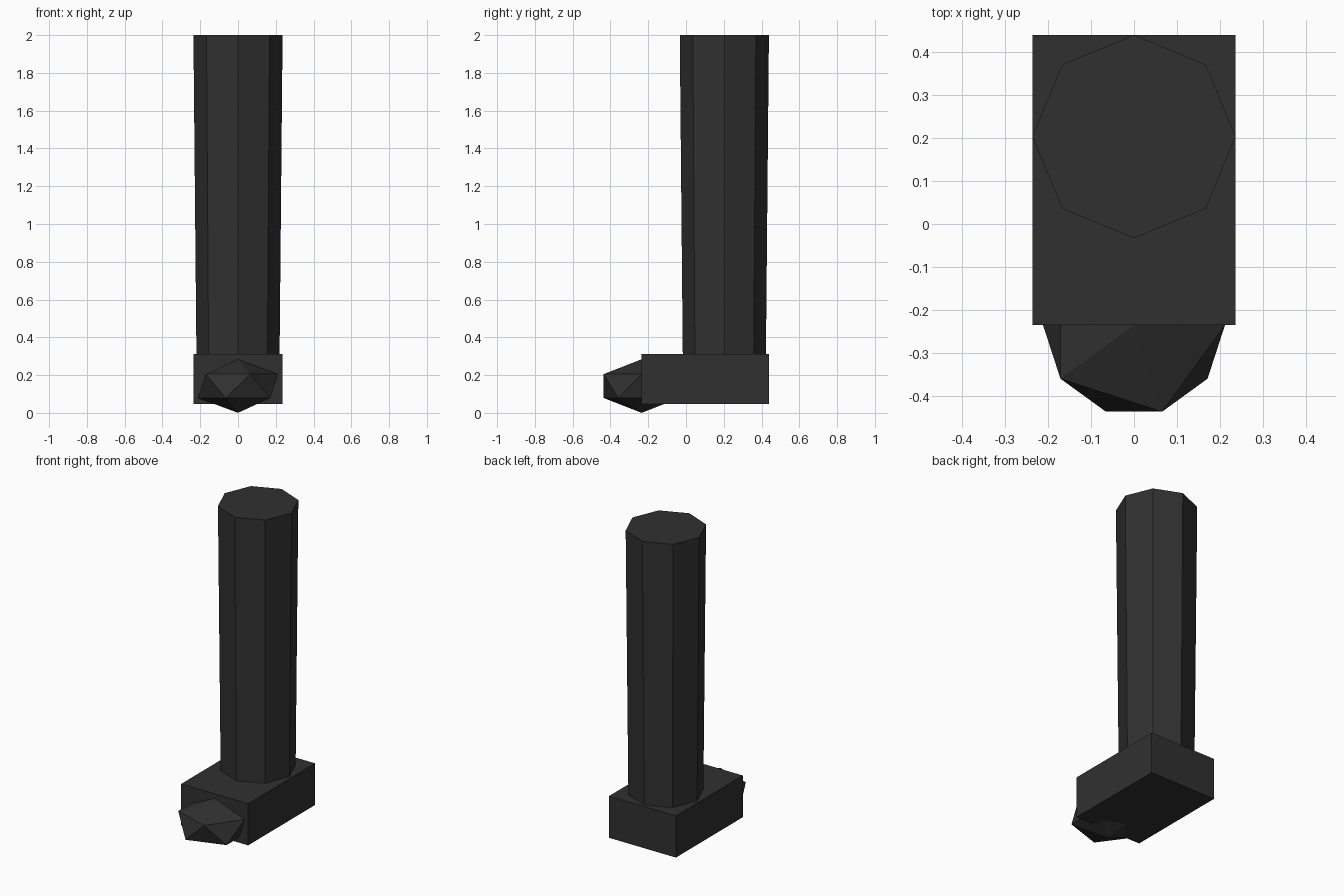
import bpy

# Remove the default cube
default = bpy.data.objects.get("Cube")
if default:
    bpy.data.objects.remove(default, do_unlink=True)

# Single dark colour
charcoal = bpy.data.materials.new("charcoal")
charcoal.use_nodes = True
colour = (0.03, 0.03, 0.03, 1)
charcoal.diffuse_color = colour
charcoal.node_tree.nodes["Principled BSDF"].inputs["Base Color"].default_value = colour

R = 0.236          # shared half-width
SHAFT_Y = 0.203    # shaft axis


def finish(name, scale=(1, 1, 1)):
    obj = bpy.context.object
    obj.name = name
    obj.scale = scale
    bpy.ops.object.transform_apply(location=False, rotation=False, scale=True)
    obj.data.materials.append(charcoal)
    return obj


# Rectangular foot block
bpy.ops.mesh.primitive_cube_add(size=1, location=(0, 0.102, 0.18))
finish("foot_block", (2 * R, 0.674, 0.266))

# Tapered eight-sided leg shaft
bottom, top = 0.3, 2.0
bpy.ops.mesh.primitive_cone_add(vertices=8, radius1=0.22, radius2=R, depth=top - bottom,
                                location=(0, SHAFT_Y, (bottom + top) / 2))
finish("leg_shaft")

# Faceted, flattened toe
bpy.ops.mesh.primitive_ico_sphere_add(subdivisions=1, radius=R, location=(0, -0.235, 0.142))
finish("toe", (1, 1, 0.6))
